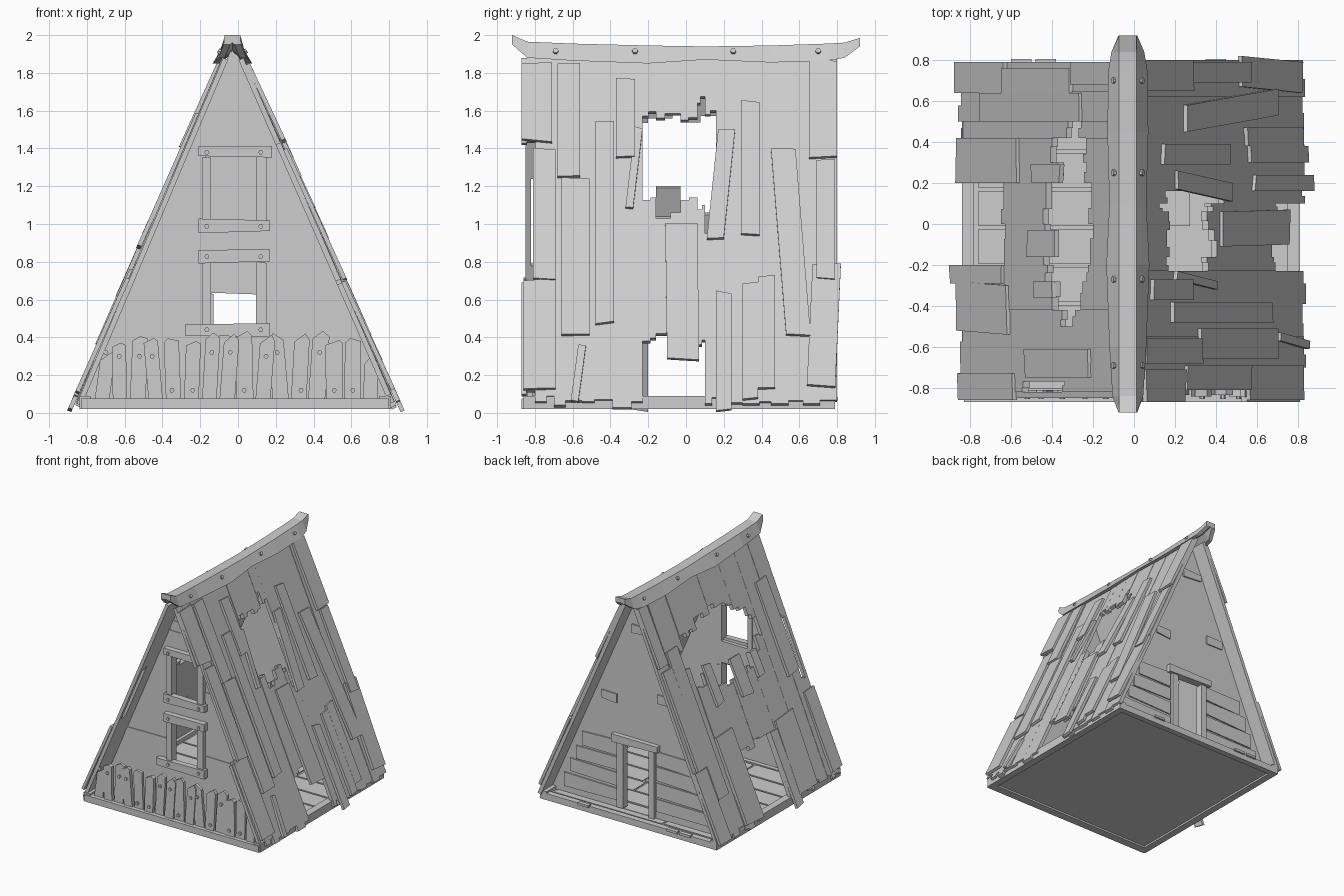
import bpy, bmesh, math, random
from mathutils import Vector, Matrix

random.seed(4)
if "Cube" in bpy.data.objects:
    bpy.data.objects.remove(bpy.data.objects["Cube"])

GREY = (0.61, 0.61, 0.61, 1)
mat = bpy.data.materials.new("weathered grey")
mat.use_nodes = True
mat.diffuse_color = GREY
mat.node_tree.nodes["Principled BSDF"].inputs["Base Color"].default_value = GREY


# Each face maps (along, height, depth outward) to a point
def roof_face(sign, top_x, slope):
    length = math.hypot(slope, 1)

    def place(u, v, d):
        x = top_x + (1.87 - v) / slope + d * slope / length
        return Vector((-0.025 + sign * x, u, v + d / length))
    return place


left_roof = roof_face(1, 0.06, 2.28)
right_roof = roof_face(-1, 0.06, 2.36)


def front_face(u, v, d):
    return Vector((u, -0.65 - d, v))


def picket_face(u, v, d):
    return Vector((u, -0.8 - d, v))


def back_face(u, v, d):
    return Vector((u, 0.66 + d, v))


def finish(name, bm):
    bmesh.ops.recalc_face_normals(bm, faces=bm.faces)
    mesh = bpy.data.meshes.new(name)
    bm.to_mesh(mesh)
    bm.free()
    mesh.materials.append(mat)
    obj = bpy.data.objects.new(name, mesh)
    bpy.context.collection.objects.link(obj)
    return obj


def prism(bm, face, outline, d0, d1, lift=0):
    low = min(v for u, v in outline)
    high = max(v for u, v in outline)
    rings = []
    for d in (d0, d1):
        rings.append([bm.verts.new(face(u, v, d + lift * (high - v) / (high - low)))
                      for u, v in outline])
    bm.faces.new(rings[0])
    bm.faces.new(rings[1])
    n = len(outline)
    for i in range(n):
        j = (i + 1) % n
        bm.faces.new((rings[0][i], rings[0][j], rings[1][j], rings[1][i]))


def board(bm, face, u0, u1, v0, v1, d0, d1, shear=0, lift=0, rough=0.01):
    r = [random.uniform(-rough, rough) for i in range(4)]
    prism(bm, face, [(u0 + shear, v0 + r[0]), (u1 + shear, v0 + r[1]),
                     (u1, v1 + r[2]), (u0, v1 + r[3])], d0, d1, lift)


def bolt(bm, face, u, v, d):
    prism(bm, face, [(u + 0.013 * math.cos(k * math.pi / 3), v + 0.013 * math.sin(k * math.pi / 3))
                     for k in range(6)], d - 0.01, d + 0.01)


def box(bm, x0, x1, y0, y1, z0, z1):
    prism(bm, lambda u, v, d: Vector((u, v, d)), [(x0, y0), (x1, y0), (x1, y1), (x0, y1)], z0, z1)


# Roof base layer: start, end, bottom, gap bottom, gap top (zero gap = solid)
left_columns = [
    (-.87, -.8, .1, .71, 1.43), (-.8, -.7, .06, 0, 0), (-.7, -.55, .04, 0, 0),
    (-.55, -.39, .06, 0, 0),
    (-.39, -.23, .03, 0, 0), (-.23, -.16, .38, 1.14, 1.57), (-.16, -.03, .42, 1.06, 1.56),
    (-.03, .06, .3, 1.14, 1.55), (.06, .1, .36, 1.1, 1.64), (.1, .16, .05, .98, 1.58),
    (.16, .3, .04, 0, 0), (.3, .45, .05, 0, 0), (.45, .62, .05, 0, 0), (.62, .8, .05, 0, 0)]
right_columns = [
    (-.85, -.82, .05, 0, 0), (-.82, -.77, .06, .8, 1.25), (-.77, -.68, .05, 0, 0),
    (-.68, -.5, .07, 0, 0), (-.5, -.42, .05, 1.24, 1.36),
    (-.42, -.28, .08, 1.16, 1.46), (-.28, -.2, .05, 1.08, 1.53), (-.2, 0, .58, 1.05, 1.57),
    (0, .2, .54, 1.06, 1.55), (.2, .3, .06, 1.2, 1.5), (.3, .42, .04, 1.13, 1.49),
    (.42, .5, .07, 1.3, 1.42), (.5, .65, .05, 0, 0), (.65, .79, .06, 0, 0)]
# Loose boards on top: start, end, bottom, top, slant
left_boards = [
    (-.87, -.71, 1.43, 1.85, 0), (-.81, -.69, .7, 1.39, 0), (-.86, -.69, .12, .7, 0),
    (-.68, -.56, 1.25, 1.84, 0), (-.66, -.51, .41, 1.24, 0), (-.48, -.38, .47, 1.53, 0),
    (-.37, -.27, 1.34, 1.77, 0), (-.27, -.23, 1.07, 1.5, -.05), (.17, .26, .91, 1.5, -.06),
    (.29, .39, .94, 1.64, 0), (.45, .58, .41, 1.4, .08), (.69, .79, .7, 1.34, 0),
    (.67, .82, .13, .79, -.03), (.38, .47, .13, .72, 0), (.16, .24, .01, .63, 0),
    (.3, .38, .07, .68, 0), (-.11, .06, .27, 1.0, .01), (.65, .8, 1.35, 1.86, 0),
    (-.57, -.53, .05, .36, -.04)]
right_boards = [
    (.64, .76, .6, 1.36, 0), (.64, .79, .07, .6, 0), (.5, .64, .35, 1.48, 0),
    (-.54, -.3, .08, .64, .02), (-.29, -.2, .01, .58, 0), (-.86, -.73, .1, .71, 0),
    (-.75, -.61, .87, 1.58, 0), (-.36, -.28, .97, 1.16, 0), (.2, .29, .95, 1.25, 0),
    (.2, .42, .08, .75, 0), (-.16, -.03, .9, 1.2, 0), (.68, .79, 1.4, 1.85, 0)]

for side, face, columns, boards in (("left", left_roof, left_columns, left_boards),
                                    ("right", right_roof, right_columns, right_boards)):
    bm = bmesh.new()
    for y0, y1, low, gap0, gap1 in columns:
        d = random.uniform(-0.004, 0.004)
        spans = [(low, gap0), (gap1, 1.88)] if gap0 else [(low, 1.88)]
        for z0, z1 in spans:
            # Split plank ends around the holes
            mid = y0 + (y1 - y0) * random.uniform(0.35, 0.65)
            cut = random.uniform(0.01, 0.035)
            outline = [(y0, z0), (mid, z0), (mid, z0 + cut), (y1, z0 + cut)]
            if z1 < 1.8:
                outline += [(y1, z1), (mid, z1), (mid, z1 - cut), (y0, z1 - cut)]
            else:
                outline += [(y1, z1), (y0, z1)]
            prism(bm, face, outline, -0.03, d)
    finish(side + "_roof_planks", bm)
    bm = bmesh.new()
    for y0, y1, z0, z1, slant in boards:
        board(bm, face, y0, y1, z0, z1, -0.005, 0.018, slant, 0.012)
    finish(side + "_loose_roof_boards", bm)


# Gable walls with openings, reaching the underside of the roof
def gable(name, face, openings):
    bm = bmesh.new()
    prism(bm, face, [(-.835, .05), (.812, .05), (-.025, 1.95)], -0.035, 0)
    wall = finish(name, bm)
    for u0, u1, v0, v1 in openings:
        bm = bmesh.new()
        board(bm, face, u0, u1, v0, v1, -0.1, 0.1, rough=0)
        cutter = finish("opening_cutter", bm)
        cutter.hide_render = True
        mod = wall.modifiers.new("opening", "BOOLEAN")
        mod.operation = "DIFFERENCE"
        mod.solver = "EXACT"
        mod.object = cutter
        bpy.context.view_layer.objects.active = wall
        bpy.ops.object.modifier_apply(modifier=mod.name)
        bpy.data.objects.remove(cutter)


gable("front_wall", front_face, [(-.17, .1, 1.0, 1.37), (-.15, .1, .45, .82)])
gable("back_wall", back_face, [(-.14, .12, .07, .64)])

# Window frames with bolts
bm = bmesh.new()
for u0, u1, v0, v1 in ((-.21, .18, 1.35, 1.41), (-.21, .17, .955, 1.02),
                       (-.21, .17, .795, .86), (-.28, .17, .41, .47)):
    board(bm, front_face, u0, u1, v0, v1, -0.005, 0.045)
    for u in (-.165, .12):
        bolt(bm, front_face, u, (v0 + v1) / 2, 0.045)
for v0, v1 in ((1.0, 1.36), (.45, .8)):
    board(bm, front_face, -.19, -.145, v0, v1, -0.04, 0.03)
    board(bm, front_face, .095, .15, v0, v1, -0.04, 0.03)
finish("window_frames", bm)

# Door frame
bm = bmesh.new()
board(bm, back_face, -.18, -.13, .07, .64, -0.04, 0.025)
board(bm, back_face, .11, .17, .07, .64, -0.04, 0.025)
board(bm, back_face, -.22, .21, .63, .69, -0.03, 0.04)
finish("door_frame", bm)

# Thin cladding strips on the gables
bm = bmesh.new()
for u0, u1, v0, v1 in ((-.19, -.08, 1.47, 1.55), (-.17, .07, 1.57, 1.64), (.15, .37, 1.04, 1.11),
                       (-.6, -.2, .52, .63), (.16, .45, .5, .58)):
    board(bm, front_face, u0, u1, v0, v1, -0.005, 0.006)
finish("front_cladding", bm)
bm = bmesh.new()
for v in (.12, .25, .38, .51):
    reach = (1.88 - v) / 2.31 - 0.05
    board(bm, back_face, -reach, -.19, v, v + 0.115, -0.005, 0.01)
    board(bm, back_face, .18, reach - 0.04, v, v + 0.115, -0.005, 0.01)
for u0, u1, v in ((.18, .32, .95), (-.14, .04, 1.58), (-.36, -.2, 1.05)):
    board(bm, back_face, u0, u1, v, v + 0.07, -0.005, 0.01)
finish("back_cladding", bm)

# Row of ragged pickets along the front
bm = bmesh.new()
count = 16
for i in range(count):
    x = -.72 + i * 1.42 / (count - 1)
    top = min(.38, 1.68 - 1.95 * abs(x + .02)) + random.uniform(-0.03, 0.03)
    lean = random.uniform(-0.03, 0.03)
    w = random.uniform(0.036, 0.046)
    prism(bm, picket_face, [(x - w, .07), (x + w, .07), (x + w + lean, top),
                            (x + lean + random.uniform(-w, w) / 1.5, top + random.uniform(0.01, 0.04)),
                            (x - w + lean, top - 0.01)], 0.01, 0.035 + 0.008 * (i % 2))
    bolt(bm, picket_face, x + lean * 0.7, random.choice((.12, .3, .32)), 0.043)
finish("front_pickets", bm)

# Base beams and floor
bm = bmesh.new()
box(bm, -.83, .8, -.87, -.8, .02, .075)
box(bm, -.83, .8, .74, .79, .02, .075)
box(bm, -.84, -.78, -.86, .79, .02, .09)
box(bm, .75, .81, -.86, .79, .02, .09)
for x in (-.6, -.48, .35):
    box(bm, x, x + 0.1, .77, .805, .065, .085)
finish("base_beams", bm)
bm = bmesh.new()
box(bm, -.79, .76, -.81, .75, .035, .06)
for i in range(8):
    y = -.75 + i * 0.185
    cut = random.uniform(-.3, .3)
    box(bm, -.76, cut, y, y + 0.17, .055, .07)
    box(bm, cut + 0.02, .73, y, y + 0.17, .055, .066)
finish("floor", bm)

# Ridge cap: position, top, bottom, half width
bm = bmesh.new()
rings = []
for y, top, low, half in ((-.92, 2.0, 1.95, .046), (-.84, 1.965, 1.88, .075), (-.6, 1.955, 1.865, .09),
                          (-.2, 1.945, 1.85, .105), (.1, 1.94, 1.87, .09), (.45, 1.945, 1.855, .1),
                          (.75, 1.955, 1.865, .095), (.84, 1.96, 1.88, .08), (.92, 1.985, 1.94, .046)):
    section = [(-.042, top), (.042, top), (half, low), (half - .035, low),
               (0, top - .04), (.035 - half, low), (-half, low)]
    rings.append([bm.verts.new((x - .03, y, z)) for x, z in section])
for a, b in zip(rings, rings[1:]):
    for i in range(len(a)):
        j = (i + 1) % len(a)
        bm.faces.new((a[i], a[j], b[j], b[i]))
bm.faces.new(rings[0])
bm.faces.new(rings[-1])
finish("ridge_cap", bm)

# Ridge bolts
bm = bmesh.new()
for y in (-.69, -.27, .25, .7):
    for sign in (-1, 1):
        spot = Matrix.Translation((-.03 + sign * .066, y, 1.912)) @ Matrix.Rotation(sign * 1.0, 4, "Y")
        bmesh.ops.create_cone(bm, cap_ends=True, segments=6, radius1=.015, radius2=.015,
                              depth=.024, matrix=spot)
finish("ridge_bolts", bm)
